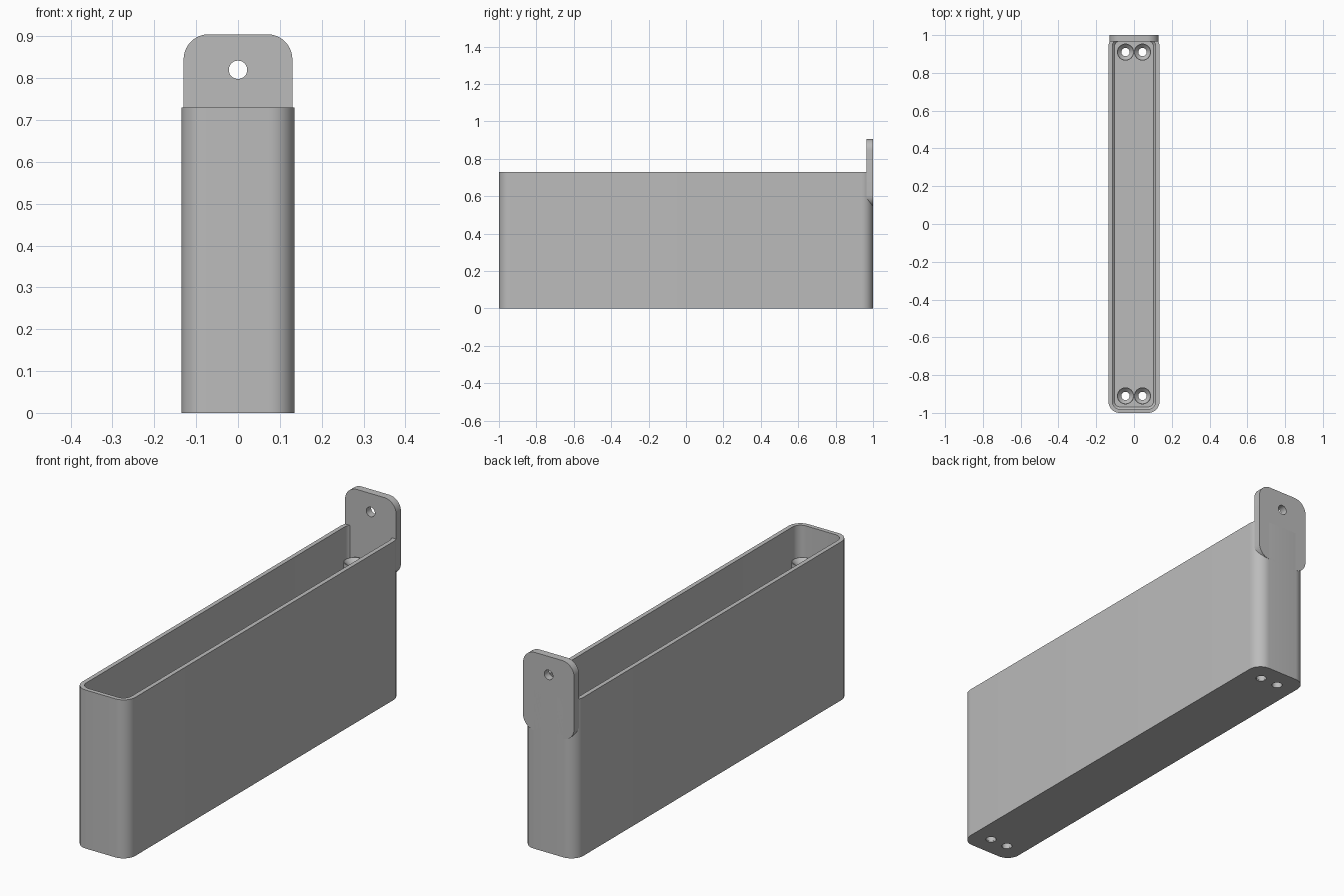
import bpy, bmesh, math
from mathutils import Matrix

cube = bpy.data.objects.get("Cube")
if cube:
    bpy.data.objects.remove(cube, do_unlink=True)

grey = bpy.data.materials.new("light_grey")
grey.diffuse_color = (0.5, 0.5, 0.5, 1)
grey.use_nodes = True
grey.node_tree.nodes["Principled BSDF"].inputs["Base Color"].default_value = (0.5, 0.5, 0.5, 1)

HALF_W, HEIGHT, WALL, FLOOR = 0.135, 0.73, 0.02, 0.03
HOLES = [(sx * 0.045, sy * 0.91) for sx in (-1, 1) for sy in (-1, 1)]


def finish(name, bm):
    bmesh.ops.recalc_face_normals(bm, faces=bm.faces)
    mesh = bpy.data.meshes.new(name)
    bm.to_mesh(mesh)
    bm.free()
    obj = bpy.data.objects.new(name, mesh)
    bpy.context.collection.objects.link(obj)
    mesh.materials.append(grey)
    return obj


def rounded_rect(hx, hy, r, steps=10):
    pts = []
    for k, (sx, sy) in enumerate([(1, 1), (-1, 1), (-1, -1), (1, -1)]):
        for i in range(steps + 1):
            a = math.pi / 2 * (k + i / steps)
            pts.append((sx * (hx - r) + r * math.cos(a), sy * (hy - r) + r * math.sin(a)))
    return pts


def skin(bm, rings, cap=True, closed=False):
    """Join matching rings of points with quads."""
    loops = [[bm.verts.new(p) for p in ring] for ring in rings]
    pairs = list(zip(loops, loops[1:])) + ([(loops[-1], loops[0])] if closed else [])
    for a, b in pairs:
        for i in range(len(a)):
            j = (i + 1) % len(a)
            bm.faces.new((a[i], a[j], b[j], b[i]))
    if cap:
        bm.faces.new(loops[0])
        bm.faces.new(loops[-1])


def drill(obj, centre, radius, depth, rotation=Matrix()):
    bm = bmesh.new()
    bmesh.ops.create_cone(bm, cap_ends=True, segments=32, radius1=radius, radius2=radius,
                          depth=depth, matrix=Matrix.Translation(centre) @ rotation)
    cutter = finish("hole_cutter", bm)
    cutter.hide_render = True
    mod = obj.modifiers.new("hole", "BOOLEAN")
    mod.operation, mod.solver, mod.object = "DIFFERENCE", "EXACT", cutter
    bpy.context.view_layer.objects.active = obj
    bpy.ops.object.modifier_apply(modifier=mod.name)
    bpy.data.objects.remove(cutter, do_unlink=True)


def smooth(obj):
    bpy.ops.object.select_all(action="DESELECT")
    obj.select_set(True)
    bpy.context.view_layer.objects.active = obj
    bpy.ops.object.shade_smooth_by_angle(angle=math.radians(30))


# Open box: outer wall, rim, inner wall, bevelled floor
bm = bmesh.new()
sections = [(0, 0), (0, HEIGHT), (WALL, HEIGHT), (WALL, FLOOR + 0.012), (WALL + 0.012, FLOOR)]
skin(bm, [[(x, y, z) for x, y in rounded_rect(HALF_W - d, 1 - d, 0.06 - d)] for d, z in sections])
box = finish("box", bm)
for x, y in HOLES:
    drill(box, (x, y, 0), 0.0225, 0.2)
smooth(box)

# Hanging tab at the back
bm = bmesh.new()
outline = rounded_rect(0.13, 0.18, 0.06)
skin(bm, [[(x, y, z + 0.725) for x, z in outline] for y in (0.965, 1.0)])
tab = finish("hanging_tab", bm)
drill(tab, (0, 0.98, 0.82), 0.022, 0.2, Matrix.Rotation(math.pi / 2, 4, "X"))
smooth(tab)

# Hollow screw posts with countersunk tops
profile = [(0.045, 0.005), (0.045, 0.6), (0.042, 0.6), (0.022, 0.58), (0.022, 0.005)]
for n, (x, y) in enumerate(HOLES):
    bm = bmesh.new()
    angles = [math.tau * i / 32 for i in range(32)]
    skin(bm, [[(x + r * math.cos(a), y + r * math.sin(a), z) for a in angles]
              for r, z in profile], cap=False, closed=True)
    smooth(finish(f"screw_post_{n + 1}", bm))
